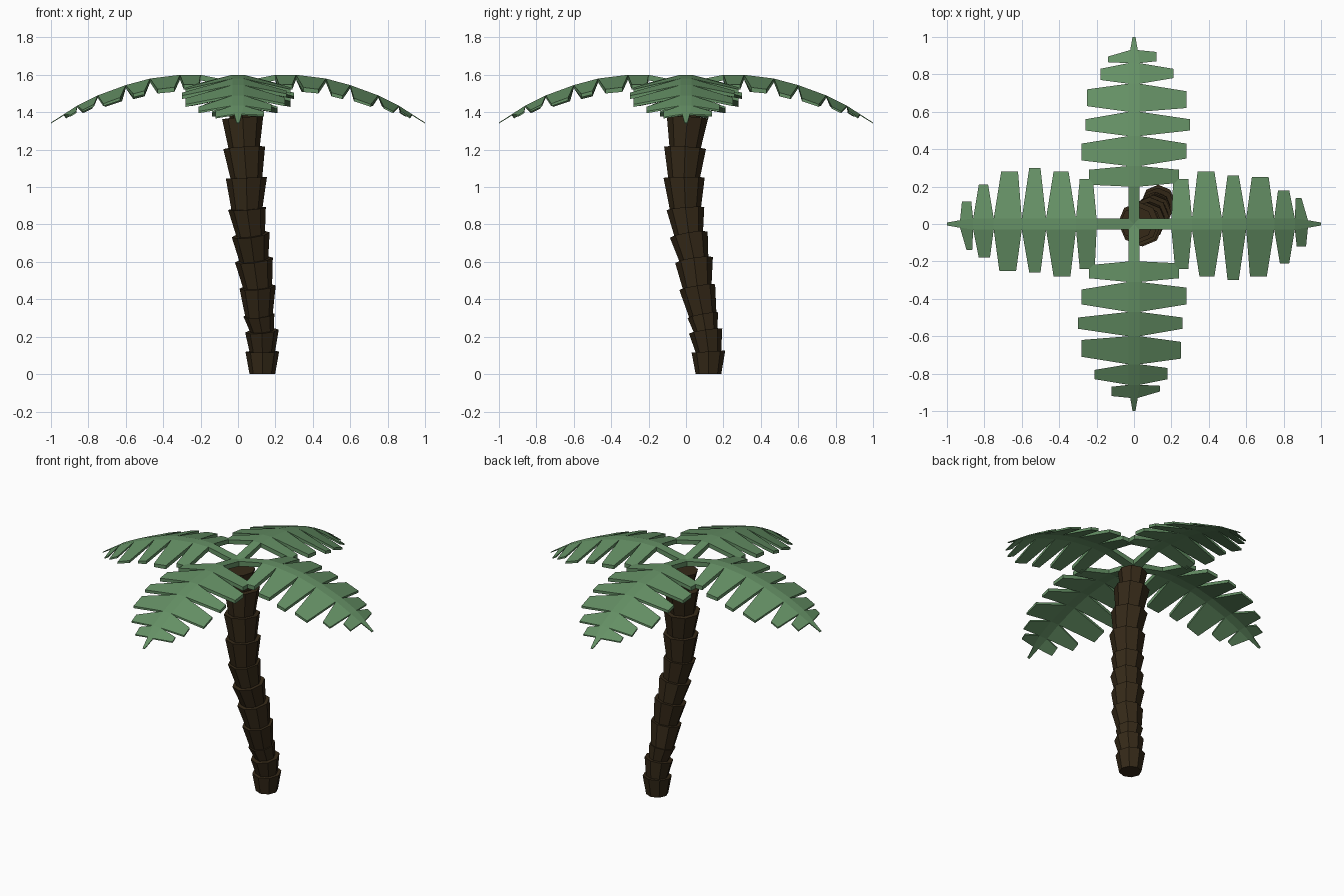
import bpy, bmesh, math
from mathutils import Vector, Matrix

if "Cube" in bpy.data.objects:
    bpy.data.objects.remove(bpy.data.objects["Cube"])


def material(name, rgb):
    m = bpy.data.materials.new(name)
    m.diffuse_color = (*rgb, 1)
    m.use_nodes = True
    m.node_tree.nodes["Principled BSDF"].inputs["Base Color"].default_value = m.diffuse_color
    return m


def finish(name, bm, mat):
    bmesh.ops.recalc_face_normals(bm, faces=bm.faces)
    me = bpy.data.meshes.new(name)
    bm.to_mesh(me)
    bm.free()
    me.materials.append(mat)
    ob = bpy.data.objects.new(name, me)
    bpy.context.collection.objects.link(ob)
    return ob


bark = material("bark", (0.035, 0.022, 0.009))
green = material("leaf_green", (0.13, 0.28, 0.13))

# Trunk: stacked flared octagonal segments following a bent path
# (x, y, z, flared top radius) per joint
joints = [(.13, .12, 0, .07), (.13, .12, .12, .09), (.128, .105, .23, .09),
          (.112, .09, .315, .083), (.105, .06, .465, .097), (.085, .043, .61, .102),
          (.068, .015, .745, .102), (.048, -.003, .885, .101), (.045, -.01, 1.05, .11),
          (.033, -.005, 1.21, .112), (.025, .008, 1.37, .11), (.015, .005, 1.49, .09)]
pts = [Vector(j[:3]) for j in joints]
SIDES = 8


def ring(bm, i, r):
    if i == 0:
        axis = Vector((0, 0, 1))
    else:
        axis = pts[min(i + 1, len(pts) - 1)] - pts[i - 1]
    q = Vector((0, 0, 1)).rotation_difference(axis.normalized())
    return [bm.verts.new(pts[i] + q @ Vector((r * math.cos(a), r * math.sin(a), 0)))
            for a in (2 * math.pi * k / SIDES for k in range(SIDES))]


bm = bmesh.new()
for i in range(len(joints) - 1):
    top_r = joints[i + 1][3]
    lo, hi = ring(bm, i, top_r * 0.76), ring(bm, i + 1, top_r)
    for k in range(SIDES):
        n = (k + 1) % SIDES
        bm.faces.new((lo[k], lo[n], hi[n], hi[k]))
    bm.faces.new(lo[::-1])
    bm.faces.new(hi)
finish("trunk", bm, bark)

# Frond: arched midrib with drooping tapered leaflets on both sides
spine = [(0, 1.56), (.2, 1.6), (.31, 1.6), (.47, 1.58), (.6, 1.545),
         (.75, 1.49), (.86, 1.435), (.93, 1.39), (1, 1.345)]
# leaflet tips: (start, end, reach)
left = [(.21, .29, .24), (.34, .43, .28), (.50, .56, .26),
        (.63, .72, .25), (.77, .83, .18), (.865, .895, .14)]
right = [(.22, .29, .24), (.35, .43, .28), (.50, .56, .30),
         (.62, .71, .28), (.78, .83, .21), (.87, .92, .12)]


def height(x):
    for (x0, z0), (x1, z1) in zip(spine, spine[1:]):
        if x <= x1:
            return z0 + (z1 - z0) * (x - x0) / (x1 - x0)
    return spine[-1][1]


def half_width(x):
    return .03 if x < .9 else .02 if x < .98 else .008


def frond(name, angle):
    bm = bmesh.new()
    rib = {s: [bm.verts.new((x, s * half_width(x), z)) for x, z in spine] for s in (1, -1)}
    for i in range(len(spine) - 1):
        bm.faces.new((rib[1][i], rib[-1][i], rib[-1][i + 1], rib[1][i + 1]))
    for s, tips in ((1, left), (-1, right)):
        for i, (a, b, w) in enumerate(tips, 1):
            drop = .25 * (w - .03)
            tip = [bm.verts.new((x, s * w, height(x) - drop)) for x in (a, b)]
            bm.faces.new((rib[s][i], rib[s][i + 1], tip[1], tip[0]))
    # thickness, thinning toward the tip
    bmesh.ops.recalc_face_normals(bm, faces=bm.faces)
    geo = bmesh.ops.extrude_face_region(bm, geom=bm.faces[:], use_keep_orig=True)["geom"]
    for v in geo:
        if isinstance(v, bmesh.types.BMVert):
            v.co.z -= .035 - .03 * v.co.x
    bm.transform(Matrix.Rotation(angle, 4, 'Z'))
    finish(name, bm, green)


for k, side in enumerate(("right", "back", "left", "front")):
    frond("frond_" + side, k * math.pi / 2)
